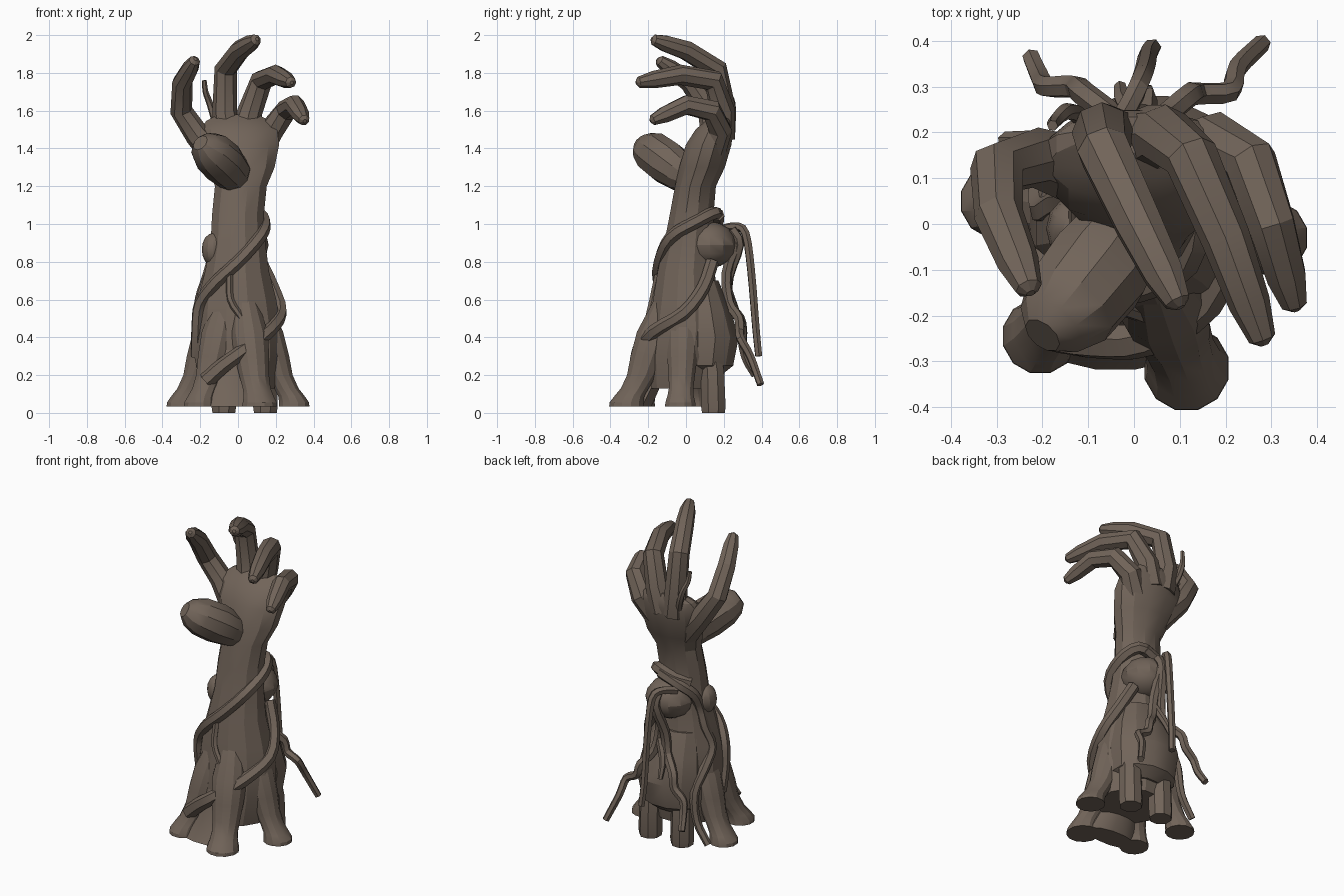
import bpy, bmesh, math
from mathutils import Vector

old = bpy.data.objects.get("Cube")
if old:
    bpy.data.objects.remove(old)

bark = bpy.data.materials.new("dull brown bark")
bark.use_nodes = True
BROWN = (0.165, 0.127, 0.1, 1)
bark.diffuse_color = BROWN
bark.node_tree.nodes["Principled BSDF"].inputs["Base Color"].default_value = BROWN


def finish(name, bm):
    bmesh.ops.recalc_face_normals(bm, faces=bm.faces)
    mesh = bpy.data.meshes.new(name)
    bm.to_mesh(mesh)
    bm.free()
    mesh.materials.append(bark)
    ob = bpy.data.objects.new(name, mesh)
    bpy.context.collection.objects.link(ob)
    bpy.ops.object.select_all(action="DESELECT")
    ob.select_set(True)
    bpy.context.view_layer.objects.active = ob
    bpy.ops.object.shade_smooth_by_angle(angle=math.radians(25))
    return ob


def skin(name, rings):
    """Join rings of points into a closed skin with flat ends."""
    bm = bmesh.new()
    loops = [[bm.verts.new(p) for p in ring] for ring in rings]
    n = len(loops[0])
    for a, b in zip(loops, loops[1:]):
        for i in range(n):
            j = (i + 1) % n
            bm.faces.new((a[i], a[j], b[j], b[i]))
    bm.faces.new(loops[0])
    bm.faces.new(loops[-1])
    return finish(name, bm)


def loft(name, rows, sides=12):
    """Stack level ellipses given as x, y, z, x radius, y radius."""
    turn = [2 * math.pi * (i + 0.5) / sides for i in range(sides)]
    return skin(name, [[(x + rx * math.cos(t), y + ry * math.sin(t), z) for t in turn]
                       for x, y, z, rx, ry in rows])


def smooth_path(pts, steps):
    """Catmull-Rom curve through the points."""
    p = [Vector(q) for q in pts]
    p = [2 * p[0] - p[1]] + p + [2 * p[-1] - p[-2]]
    out = []
    for a, b, c, d in zip(p, p[1:], p[2:], p[3:]):
        for k in range(steps):
            t = k / steps
            out.append(0.5 * (2 * b + (c - a) * t + (2 * a - 5 * b + 4 * c - d) * t * t
                              + (3 * b - a - 3 * c + d) * t ** 3))
    return out + [p[-2]]


def tube(name, pts, radii, sides=8):
    """Sweep a round section along a path, carrying the frame along."""
    pts = [Vector(p) for p in pts]
    side, rings = None, []
    for i, (p, r) in enumerate(zip(pts, radii)):
        d = (pts[min(i + 1, len(pts) - 1)] - pts[max(i - 1, 0)]).normalized()
        if side is None:
            side = d.orthogonal()
        side = (side - d * side.dot(d)).normalized()
        up = d.cross(side)
        rings.append([p + r * (side * math.cos(t) + up * math.sin(t))
                      for t in (2 * math.pi * k / sides for k in range(sides))])
    return skin(name, rings)


def vine(name, pts, r0, r1, sides=6, steps=3):
    path = smooth_path(pts, steps)
    n = len(path) - 1
    return tube(name, path, [r0 + (r1 - r0) * (i / n) ** 2 for i in range(n + 1)], sides)


def ball(name, centre, size):
    bm = bmesh.new()
    bmesh.ops.create_uvsphere(bm, u_segments=12, v_segments=8, radius=1)
    for v in bm.verts:
        v.co = Vector(c + s * q for c, s, q in zip(centre, size, v.co))
    return finish(name, bm)


# Forearm and palm
loft("forearm_and_palm", [
    (0, -.02, .13, .2, .19), (0, -.01, .3, .24, .21), (0, 0, .45, .235, .205),
    (-.005, 0, .6, .215, .18), (-.005, 0, .75, .175, .155), (0, .015, .9, .15, .135),
    (0, .03, 1.05, .142, .12), (.015, .05, 1.2, .142, .112), (.02, .085, 1.3, .18, .125),
    (.01, .12, 1.42, .215, .125), (.005, .15, 1.5, .21, .103), (0, .175, 1.545, .175, .075),
    (0, .195, 1.58, .11, .04)])

# Fingers
FINGERS = {
    "index_finger": [(-.08, .1, 1.32), (-.215, .145, 1.47), (-.3, .12, 1.6),
                     (-.295, .02, 1.75), (-.23, -.14, 1.865)],
    "middle_finger": [(-.05, .18, 1.46), (-.07, .2, 1.6), (-.065, .16, 1.82),
                      (.01, -.0, 1.92), (.095, -.17, 1.975)],
    "ring_finger": [(.03, .18, 1.46), (.065, .195, 1.6), (.125, .145, 1.76),
                    (.2, -.03, 1.79), (.28, -.25, 1.75)],
    "little_finger": [(.1, .13, 1.38), (.18, .18, 1.5), (.255, .135, 1.6),
                      (.3, .0, 1.63), (.35, -.175, 1.55)]}
for name, p in FINGERS.items():
    p = [Vector(q) for q in p]
    pad = p[3].lerp(p[4], .65)
    tip = p[4] + (p[4] - p[3]).normalized() * .015
    tube(name, p[:4] + [pad, p[4], tip], (.08, .066, .06, .054, .046, .03, .01))

# Thumb
tube("thumb", [(.01, .04, 1.225), (-.025, -.02, 1.265), (-.08, -.1, 1.325),
               (-.14, -.175, 1.38), (-.18, -.22, 1.41), (-.2, -.243, 1.43)],
     (.055, .1, .118, .112, .083, .045), 10)

# Swellings
ball("round_growth", (.02, .128, .89), (.142, .14, .122))
ball("side_knob", (-.13, -.01, .865), (.062, .07, .088))
loft("rear_bulge", [(.02, .09, .2, .13, .1), (.015, .1, .25, .2, .155), (.02, .11, .4, .215, .175),
                    (.015, .095, .55, .19, .145), (0, .08, .7, .15, .095)])

# Splayed root feet
FEET = {"front_right_root": (-.205, -.245, .082), "front_left_root": (.115, -.315, .093),
        "right_root": (-.297, .05, .082), "left_root": (.297, -.03, .082)}
for name, (x, y, r) in FEET.items():
    loft(name, [(x * f, y * f, z, r * s, r * s) for f, z, s in
                ((.3, .62, .7), (.51, .43, 1.1), (.64, .3, 1.02), (.74, .2, .88),
                 (.86, .13, .82), (.95, .09, .88), (1, .055, 1), (1, .035, 1.02))])
loft("front_root_web", [(-.04, -.15, .34, .1, .06), (-.04, -.19, .15, .13, .06),
                        (-.04, -.25, .035, .17, .07)])

# Rear pegs
for name, x in (("rear_right_peg", -.075), ("rear_left_peg", .145)):
    loft(name, [(x, .12, .36, .05, .06), (x, .14, .22, .067, .067),
                (x, .145, .03, .07, .07), (x, .145, 0, .065, .065)], 8)

# Vines wound around the arm
vine("upper_vine", [(-.1, .1, 1.0), (-.02, .155, 1.03), (.09, .15, 1.06), (.14, .05, 1.01),
                    (.115, -.08, .93), (0, -.14, .8), (-.12, -.14, .69),
                    (-.2, -.09, .58), (-.215, -.07, .45), (-.22, -.03, .3)], .035, .034)
vine("lower_vine", [(.12, .14, .8), (.185, .09, .66), (.225, -.01, .53), (.16, -.17, .43),
                    (.03, -.25, .33), (-.08, -.255, .25), (-.17, -.24, .17)], .035, .045)
vine("side_vine", [(.06, .17, 1.05), (-.06, .16, 1.0), (-.12, .1, .93), (-.13, .055, .83),
                   (-.16, .05, .72), (-.2, .03, .6), (-.2, .1, .49), (-.18, .17, .36),
                   (-.2, .18, .19), (-.28, .18, .06)], .034, .022)
vine("front_tendril", [(-.045, -.145, .74), (-.04, -.175, .6), (.02, -.2, .5),
                       (.04, -.215, .42)], .02, .014)

# Vines hanging behind
vine("straight_hanging_vine", [(-.06, .18, .97), (-.01, .26, .985), (.015, .315, .95),
                               (.025, .345, .75), (.03, .37, .45), (.04, .385, .3)], .024, .02)
vine("wavy_hanging_vine", [(.02, .24, .97), (.02, .28, .89), (-.01, .225, .72),
                           (-.03, .225, .58), (-.11, .285, .5), (-.13, .3, .42),
                           (-.19, .3, .36), (-.205, .32, .28), (-.225, .365, .2)], .03, .02)
vine("branching_hanging_vine", [(.02, .27, .9), (.03, .215, .74), (.06, .23, .58),
                                (.12, .28, .5), (.14, .285, .43), (.21, .29, .39),
                                (.225, .34, .3), (.28, .395, .15)], .028, .02)
vine("short_tendril", [(.03, .22, .66), (-.02, .26, .55), (-.03, .3, .45)], .022, .014)
vine("knuckle_twig", [(-.09, .2, 1.46), (-.125, .24, 1.56), (-.15, .245, 1.64),
                      (-.172, .225, 1.7), (-.178, .215, 1.76)], .02, .012)
